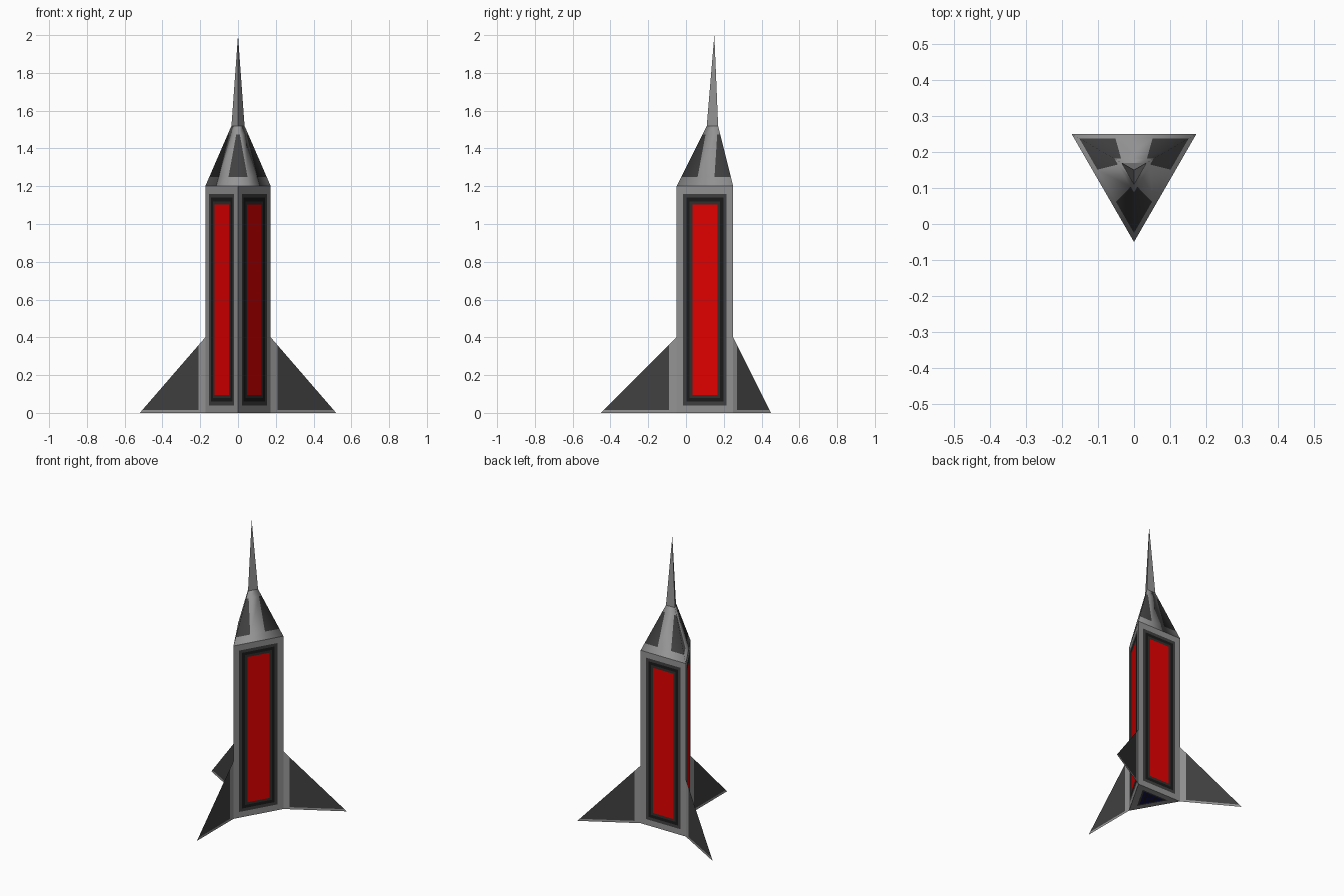
import bpy, bmesh, math
from mathutils import Vector

if "Cube" in bpy.data.objects:
    bpy.data.objects.remove(bpy.data.objects["Cube"])

CY = 0.15                                        # y of the rocket's axis
ANGLES = [math.radians(a) for a in (-90, 30, 150)]  # the three corners


def material(name, rgb):
    m = bpy.data.materials.new(name)
    m.diffuse_color = (*rgb, 1)
    m.use_nodes = True
    m.node_tree.nodes["Principled BSDF"].inputs["Base Color"].default_value = m.diffuse_color
    return m


GREY, DARK, BLACK, CHARCOAL, RED, NAVY = range(6)
MATS = [material("hull grey", (0.30, 0.30, 0.30)),
        material("dark grey", (0.052, 0.052, 0.052)),
        material("black", (0.011, 0.011, 0.011)),
        material("charcoal", (0.033, 0.028, 0.028)),
        material("red", (0.80, 0.0, 0.0)),
        material("navy", (0.008, 0.008, 0.09))]


def polar(r, a, z):
    return Vector((r * math.cos(a), CY + r * math.sin(a), z))


def add_face(bm, pts, mat=GREY):
    f = bm.faces.new([bm.verts.new(p) for p in pts])
    f.material_index = mat
    return f


def finish(bm, name):
    bmesh.ops.remove_doubles(bm, verts=bm.verts, dist=1e-5)
    me = bpy.data.meshes.new(name)
    bm.normal_update()
    bm.to_mesh(me)
    bm.free()
    for m in MATS:
        me.materials.append(m)
    bpy.context.collection.objects.link(bpy.data.objects.new(name, me))
    return me


def nested_panels(bm, face, steps):
    """Inset a face repeatedly; each step is (inset, colour inside it)."""
    bm.normal_update()
    for inset, mat in steps:
        outer = face.material_index
        ring = bmesh.ops.inset_individual(bm, faces=[face], thickness=inset,
                                          use_even_offset=True)["faces"]
        for f in ring:
            f.material_index = outer
        face.material_index = mat


SIDES = list(zip(ANGLES, ANGLES[1:] + ANGLES[:1]))

# Triangular hull with framed red panels and an engine panel underneath
bm = bmesh.new()
walls = [add_face(bm, [polar(0.2, a, 0), polar(0.2, b, 0),
                       polar(0.2, b, 1.2), polar(0.2, a, 1.2)]) for a, b in SIDES]
base = add_face(bm, [polar(0.2, a, 0) for a in reversed(ANGLES)])
for w in walls:
    nested_panels(bm, w, [(0.04, DARK), (0.02, BLACK), (0.02, CHARCOAL), (0.016, RED)])
nested_panels(bm, base, [(0.04, DARK), (0.012, NAVY), (0.016, BLACK), (0.012, NAVY)])
finish(bm, "hull")

# Nose cone: each side is a 3 x 3 grid with dark patches wrapping the corners
rows = [(1.2, 0.2, 0.33), (1.25, 0.175, 0.33), (1.475, 0.0625, 0.17), (1.52, 0.04, 0.17)]
bm = bmesh.new()
for a, b in SIDES:
    grid = [[polar(r, a, z).lerp(polar(r, b, z), t) for t in (0, c, 1 - c, 1)]
            for z, r, c in rows]
    for i in range(3):
        for j in range(3):
            add_face(bm, [grid[i][j], grid[i][j + 1], grid[i + 1][j + 1], grid[i + 1][j]],
                     DARK if i == 1 and j != 1 else GREY).smooth = True
nose = finish(bm, "nose_cone")
# Smooth shading blended between the three corners only
normals = []
for v in nose.vertices:
    r = 0.2 - (v.co.z - 1.2) * 0.5
    normals.append(Vector((v.co.x / r, (v.co.y - CY) / r, 0.5)).normalized())
nose.normals_split_custom_set_from_vertices(normals)

# Needle tip
bm = bmesh.new()
for a, b in SIDES:
    add_face(bm, [polar(0.04, a, 1.52), polar(0.04, b, 1.52), (0, CY, 2.0)])
finish(bm, "needle_tip")

# Thin fins, one on each corner: grey root and lower edge, dark blade
FIN = [(GREY, [(0.2, 0), (0.24, 0.015), (0.24, 0.36), (0.2, 0.4)]),
       (GREY, [(0.2, 0), (0.6, 0), (0.585, 0.015), (0.24, 0.015)]),
       (DARK, [(0.24, 0.015), (0.585, 0.015), (0.24, 0.36)])]
for name, a in zip(("front_fin", "right_fin", "left_fin"), ANGLES):
    bm = bmesh.new()
    for mat, pts in FIN:
        add_face(bm, [polar(r, a, z) for r, z in pts], mat)
    finish(bm, name)
